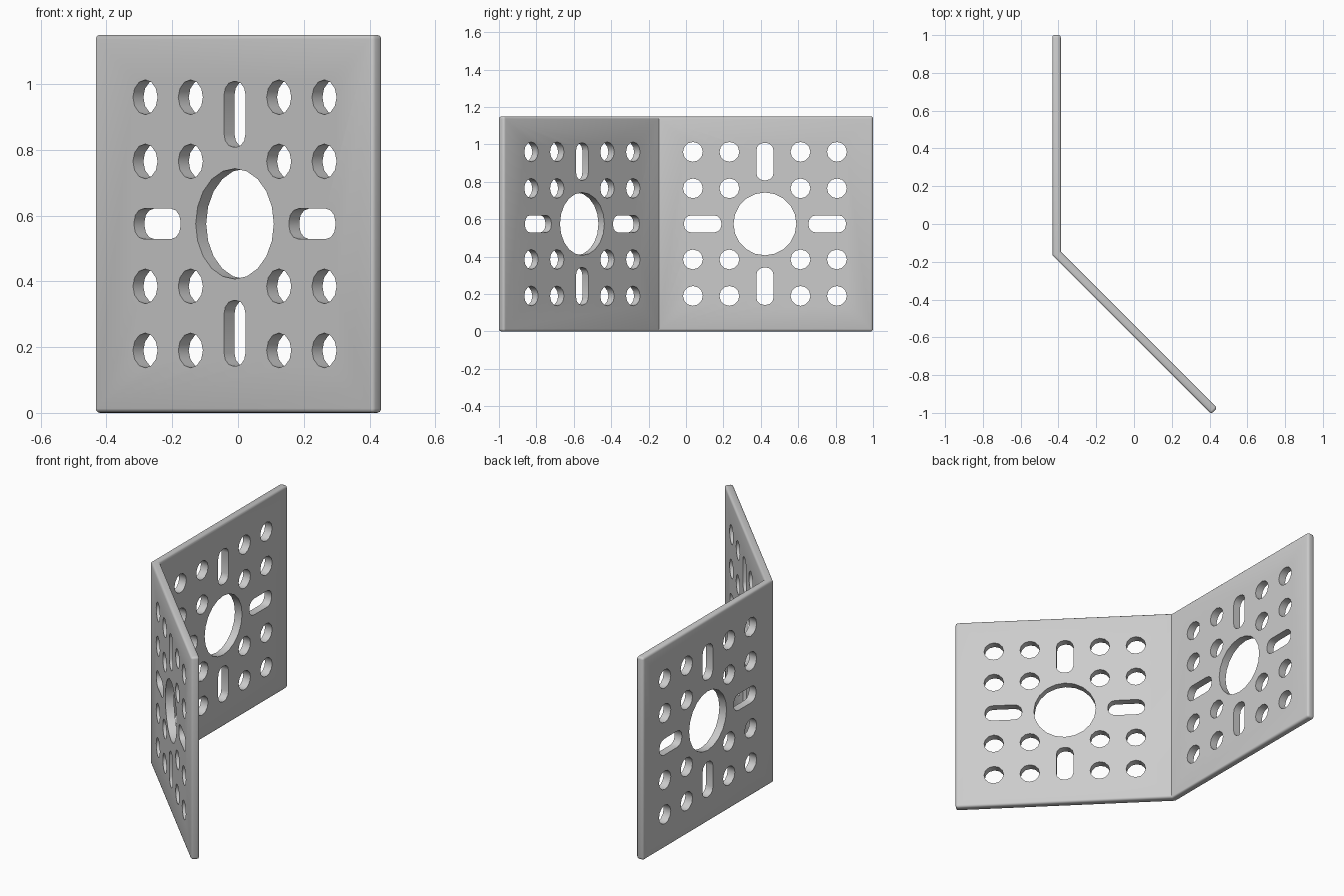
import bpy, bmesh, math
from mathutils import Vector, Matrix

if "Cube" in bpy.data.objects:
    bpy.data.objects.remove(bpy.data.objects["Cube"])

H, T = 1.15, 0.045
BEND = Vector((-0.41, -0.155))

grey = bpy.data.materials.new("light grey")
grey.diffuse_color = (0.6, 0.6, 0.6, 1)
grey.use_nodes = True
grey.node_tree.nodes["Principled BSDF"].inputs["Base Color"].default_value = grey.diffuse_color


def prism(bm, pts, mat):
    """Extrude a 2D outline from local z=0 to 1, placed by mat."""
    lo = [bm.verts.new(mat @ Vector((x, y, 0))) for x, y in pts]
    hi = [bm.verts.new(mat @ Vector((x, y, 1))) for x, y in pts]
    n = len(pts)
    bm.faces.new(lo[::-1])
    bm.faces.new(hi)
    for i in range(n):
        j = (i + 1) % n
        bm.faces.new((lo[i], lo[j], hi[j], hi[i]))


def finish(name, bm):
    bmesh.ops.recalc_face_normals(bm, faces=bm.faces)
    me = bpy.data.meshes.new(name)
    bm.to_mesh(me)
    bm.free()
    me.materials.append(grey)
    ob = bpy.data.objects.new(name, me)
    bpy.context.collection.objects.link(ob)
    return ob


def slot(cx, cy, half_x, half_y, r, seg):
    """Rounded outline: a circle when both halves equal r."""
    pts = []
    for q, (sx, sy) in enumerate(((1, 1), (-1, 1), (-1, -1), (1, -1))):
        for k in range(seg + 1):
            a = math.pi / 2 * (q + k / seg)
            p = (cx + sx * (half_x - r) + r * math.cos(a),
                 cy + sy * (half_y - r) + r * math.sin(a))
            if not pts or math.dist(p, pts[-1]) > 1e-5:
                pts.append(p)
    if math.dist(pts[0], pts[-1]) < 1e-5:
        pts.pop()
    return pts


# Hole pattern shared by both wings
def hole_cutter(name, centre, along):
    u = Vector((along[0], along[1], 0)).normalized()
    n = u.cross(Vector((0, 0, 1)))
    c = Vector((centre[0], centre[1], H / 2)) - n * 0.1
    mat = Matrix.Identity(4)
    for i, col in enumerate((u, Vector((0, 0, 1)), n * 0.2, c)):
        for r in range(3):
            mat[r][i] = col[r]
    bm = bmesh.new()
    prism(bm, slot(0, 0, 0.168, 0.168, 0.168, 5), mat)
    for s in (-1, 1):
        prism(bm, slot(s * 0.333, 0, 0.1, 0.046, 0.04, 3), mat)
        prism(bm, slot(0, s * 0.333, 0.046, 0.1, 0.04, 3), mat)
        for a in (0.19, 0.385):
            for t in (-1, 1):
                for b in (0.19, 0.385):
                    prism(bm, slot(s * a, t * b, 0.053, 0.053, 0.053, 3), mat)
    ob = finish(name, bm)
    ob.hide_render = True
    return ob


# Bent plate: mitred outline extruded upward
d = Vector((1, -1)).normalized()
n = Vector((-1, -1)).normalized()
end = Vector((0.425, -0.99))
m = math.tan(math.pi / 8) * T / 2
outline = [
    (BEND.x - T / 2, 1.0), (BEND.x - T / 2, BEND.y - m),
    tuple(end + n * T / 2), tuple(end - n * T / 2),
    (BEND.x + T / 2, BEND.y + m), (BEND.x + T / 2, 1.0),
]
bm = bmesh.new()
prism(bm, outline, Matrix.Diagonal((1, 1, H, 1)))
plate = finish("bent_plate", bm)

# Rounded rim (the bend stays crisp), then the holes
bev = plate.modifiers.new("rim", 'BEVEL')
bev.width, bev.segments = 0.013, 3
bev.limit_method, bev.angle_limit = 'ANGLE', math.radians(60)
cutters = [hole_cutter("straight_wing_holes", (BEND.x, 0.422), (0, 1)),
           hole_cutter("angled_wing_holes", (0.005, -0.572), (1, -1))]
for c in cutters:
    mod = plate.modifiers.new("holes", 'BOOLEAN')
    mod.operation, mod.solver, mod.object = 'DIFFERENCE', 'EXACT', c

# Bake the modifiers and remove the cutters
deps = bpy.context.evaluated_depsgraph_get()
baked = bpy.data.meshes.new_from_object(plate.evaluated_get(deps))
plate.modifiers.clear()
plate.data = baked
for c in cutters:
    bpy.data.objects.remove(c)
bpy.context.view_layer.objects.active = plate
plate.select_set(True)
bpy.ops.object.shade_smooth_by_angle(angle=math.radians(32))
